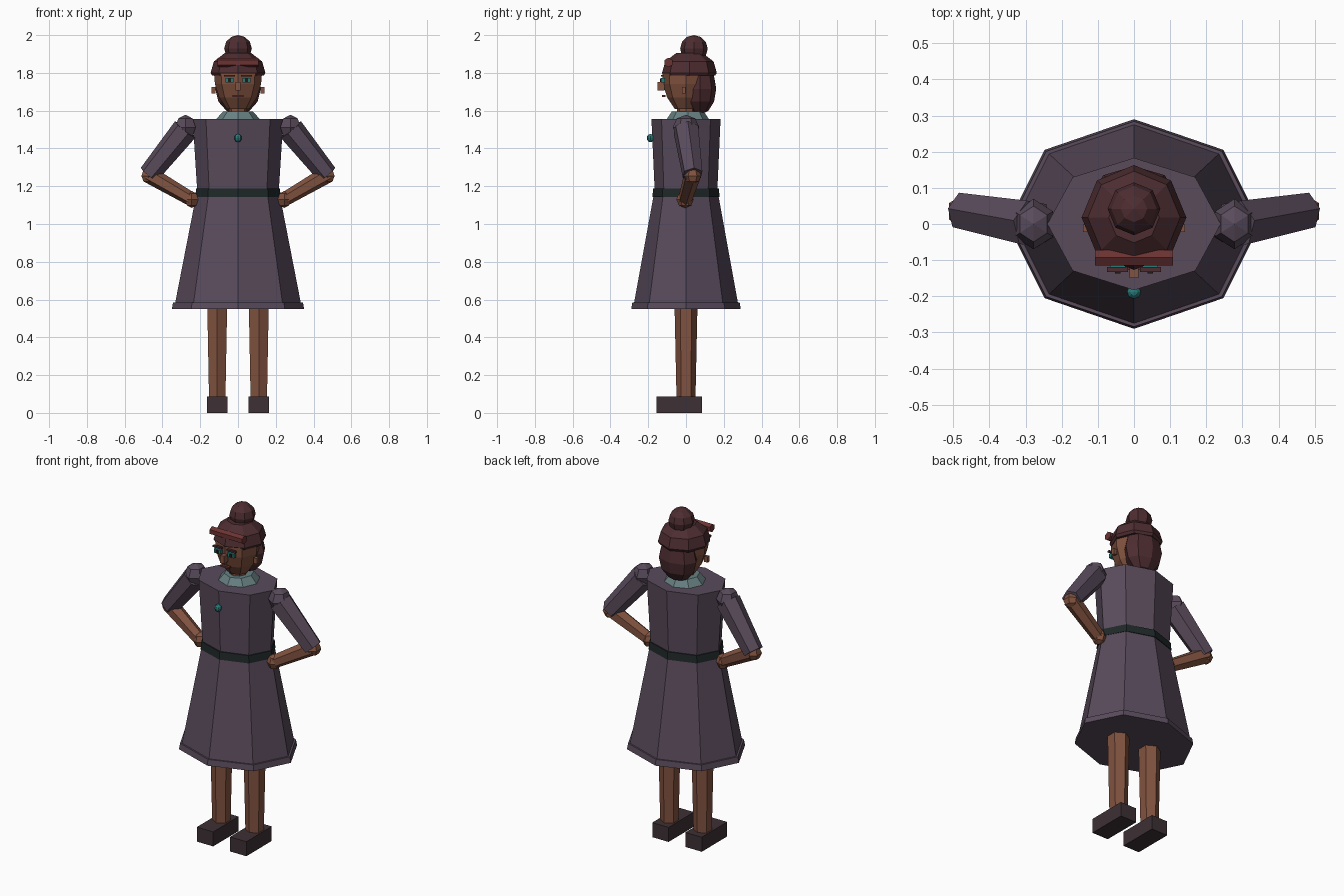
import bpy, bmesh, math
from mathutils import Vector, Matrix

if "Cube" in bpy.data.objects:
    bpy.data.objects.remove(bpy.data.objects["Cube"])

COLORS = {
    "dress": (0.10, 0.07, 0.105), "belt": (0.014, 0.021, 0.021),
    "skin": (0.22, 0.085, 0.05), "hair": (0.075, 0.026, 0.03),
    "roll": (0.15, 0.032, 0.032), "shoe": (0.047, 0.03, 0.036),
    "collar": (0.14, 0.22, 0.23), "teal": (0.02, 0.2, 0.19),
    "dark": (0.015, 0.01, 0.01), "lip": (0.13, 0.03, 0.03),
}
MATS = {}
for key, col in COLORS.items():
    MATS[key] = bpy.data.materials.new(key)
    MATS[key].diffuse_color = (*col, 1)


def finish(name, bm, mat):
    bmesh.ops.recalc_face_normals(bm, faces=bm.faces)
    me = bpy.data.meshes.new(name)
    bm.to_mesh(me)
    bm.free()
    me.materials.append(MATS[mat])
    ob = bpy.data.objects.new(name, me)
    bpy.context.collection.objects.link(ob)
    return ob


def loft(name, rings, mat, cx=0, cy=0, n=8, phase=0):
    """Stack of elliptical n-gons, each ring = (z, rx, ry), capped at both ends."""
    bm = bmesh.new()
    loops = []
    for z, rx, ry in rings:
        angles = [phase + 2 * math.pi * i / n for i in range(n)]
        loops.append([bm.verts.new((cx + rx * math.cos(a), cy + ry * math.sin(a), z)) for a in angles])
    for a, b in zip(loops, loops[1:]):
        for i in range(n):
            j = (i + 1) % n
            bm.faces.new((a[i], a[j], b[j], b[i]))
    bm.faces.new(loops[0])
    bm.faces.new(loops[-1])
    return finish(name, bm, mat)


def box(name, center, size, mat):
    bm = bmesh.new()
    bmesh.ops.create_cube(bm, size=1, matrix=Matrix.Translation(center) @ Matrix.Diagonal((*size, 1)))
    return finish(name, bm, mat)


def ball(name, center, radii, mat, u=8, v=6):
    bm = bmesh.new()
    bmesh.ops.create_uvsphere(bm, u_segments=u, v_segments=v, radius=1,
                              matrix=Matrix.Translation(center) @ Matrix.Diagonal((*radii, 1)))
    return finish(name, bm, mat)


def limb(name, p, q, r1, r2, mat, n=6):
    p, q = Vector(p), Vector(q)
    d = q - p
    m = Matrix.Translation((p + q) / 2) @ d.to_track_quat('Z', 'Y').to_matrix().to_4x4()
    bm = bmesh.new()
    bmesh.ops.create_cone(bm, cap_ends=True, segments=n, radius1=r1, radius2=r2, depth=d.length, matrix=m)
    return finish(name, bm, mat)


# dress
loft("skirt", [(0.555, 0.338, 0.28), (1.16, 0.22, 0.17)], "dress")
loft("skirt_hem", [(0.55, 0.35, 0.29), (0.585, 0.344, 0.284)], "dress")
loft("bodice", [(1.16, 0.215, 0.165), (1.555, 0.24, 0.183)], "dress")
loft("belt", [(1.142, 0.226, 0.178), (1.187, 0.222, 0.174)], "belt")
loft("collar", [(1.55, 0.12, 0.115), (1.595, 0.08, 0.085)], "collar", cy=0.01)
ball("brooch", (0, -0.188, 1.455), (0.02, 0.02, 0.022), "teal")

# head and hair
loft("neck", [(1.55, 0.048, 0.048), (1.64, 0.048, 0.048)], "skin")
loft("head", [(1.61, 0.06, 0.06), (1.67, 0.1, 0.1), (1.74, 0.122, 0.122),
              (1.80, 0.127, 0.125), (1.84, 0.1, 0.1)], "skin")
loft("hair_cap", [(1.785, 0.136, 0.136), (1.80, 0.145, 0.145),
                  (1.86, 0.128, 0.128), (1.905, 0.07, 0.07)], "hair", cy=0.018)
ball("back_hair", (0, 0.075, 1.715), (0.12, 0.085, 0.135), "hair")
ball("hair_bun", (0, 0.042, 1.928), (0.073, 0.073, 0.072), "hair")
limb("fringe_roll", (-0.108, -0.093, 1.855), (0.108, -0.093, 1.855), 0.025, 0.025, "roll")

# face
box("nose", (0, -0.132, 1.73), (0.026, 0.036, 0.045), "skin")
box("mouth", (0, -0.118, 1.677), (0.058, 0.018, 0.01), "lip")
for s, side in ((-1, "left"), (1, "right")):
    box(side + "_eye", (s * 0.045, -0.122, 1.76), (0.042, 0.022, 0.024), "teal")
    box(side + "_pupil", (s * 0.045, -0.132, 1.76), (0.016, 0.01, 0.018), "dark")
    box(side + "_brow", (s * 0.046, -0.126, 1.785), (0.058, 0.014, 0.01), "hair")
    box(side + "_ear", (s * 0.13, -0.012, 1.708), (0.022, 0.02, 0.034), "skin")

    # arm with hand on hip
    shoulder, elbow, hand = (s * 0.28, 0, 1.5), (s * 0.472, 0.035, 1.262), (s * 0.245, -0.005, 1.13)
    ball(side + "_shoulder_puff", (s * 0.278, 0, 1.512), (0.062, 0.07, 0.066), "dress", 6, 4)
    limb(side + "_sleeve", shoulder, elbow, 0.07, 0.056, "dress")
    ball(side + "_elbow", (s * 0.475, 0.035, 1.255), (0.042, 0.046, 0.042), "skin", 6, 4)
    limb(side + "_forearm", elbow, hand, 0.046, 0.037, "skin")
    ball(side + "_hand", hand, (0.04, 0.046, 0.045), "skin", 6, 4)

    # leg and shoe
    loft(side + "_leg", [(0.07, 0.05, 0.05), (0.58, 0.061, 0.061)], "skin",
         cx=s * 0.11, n=6, phase=math.pi / 2)
    box(side + "_shoe", (s * 0.11, -0.035, 0.0435), (0.108, 0.24, 0.087), "shoe")

for m in bpy.data.materials:
    if m.users and not m.is_grease_pencil:
        m.use_nodes = True
        m.node_tree.nodes["Principled BSDF"].inputs["Base Color"].default_value = m.diffuse_color
